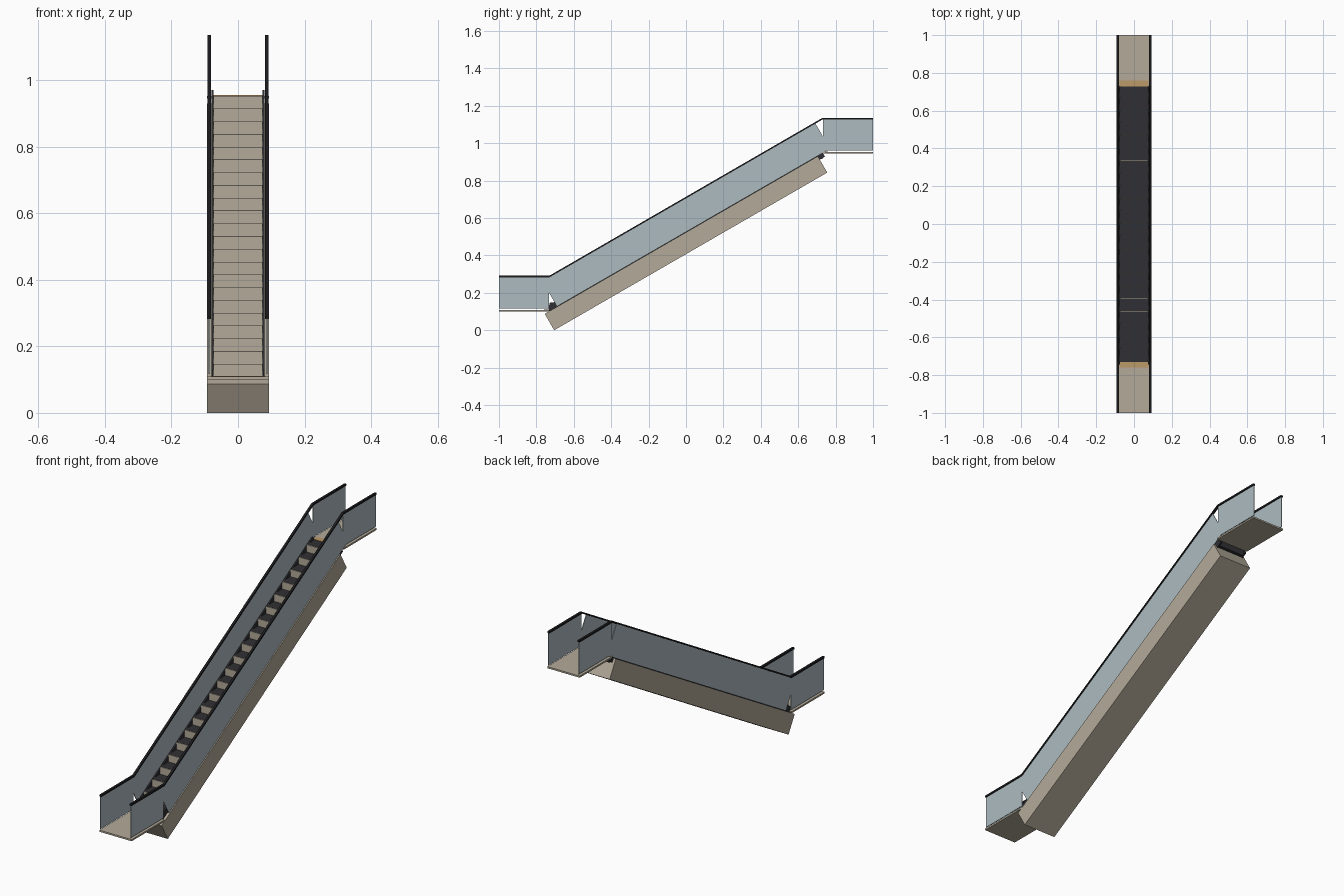
import bpy, bmesh, math

if "Cube" in bpy.data.objects:
    bpy.data.objects.remove(bpy.data.objects["Cube"])

SLOPE = math.radians(30)
RUN = 0.7305            # half the horizontal run of the incline
LOW, HIGH = 0.109, 0.9535   # landing floor heights
MID = (LOW + HIGH) / 2
STEPS = 22


def material(name, rgb):
    m = bpy.data.materials.new(name)
    m.diffuse_color = (*rgb, 1)
    m.use_nodes = True
    m.node_tree.nodes["Principled BSDF"].inputs["Base Color"].default_value = m.diffuse_color
    return m


METAL = material("beige_metal", (0.45, 0.40, 0.32))
DARK = material("dark_metal", (0.03, 0.03, 0.035))
BLACK = material("black_rubber", (0.012, 0.012, 0.014))
GLASS = material("grey_glass", (0.42, 0.50, 0.53))
COMB = material("bronze_comb", (0.50, 0.32, 0.14))


def prism(name, profile, x0, x1, mat):
    """Extrude a (y, z) profile from x0 to x1."""
    bm = bmesh.new()
    face = bm.faces.new([bm.verts.new((x0, y, z)) for y, z in profile])
    ext = bmesh.ops.extrude_face_region(bm, geom=[face])
    moved = [v for v in ext["geom"] if isinstance(v, bmesh.types.BMVert)]
    bmesh.ops.translate(bm, verts=moved, vec=(x1 - x0, 0, 0))
    bmesh.ops.recalc_face_normals(bm, faces=bm.faces)
    mesh = bpy.data.meshes.new(name)
    bm.to_mesh(mesh)
    bm.free()
    mesh.materials.append(mat)
    ob = bpy.data.objects.new(name, mesh)
    bpy.context.collection.objects.link(ob)
    return ob


def block(name, x0, x1, y0, y1, z0, z1, mat):
    return prism(name, [(y0, z0), (y1, z0), (y1, z1), (y0, z1)], x0, x1, mat)


def sloped(name, x0, x1, z_mid, length, height, mat):
    """Box lying along the incline, centred at y = 0."""
    ob = block(name, x0, x1, -length / 2, length / 2, -height / 2, height / 2, mat)
    ob.location.z = z_mid
    ob.rotation_euler.x = SLOPE
    return ob


# Inclined truss body under the steps
sloped("truss", -0.0925, 0.0925, 0.4653, 1.686, 0.1012, METAL)

# Landing floors and comb plates
for label, s, z in (("lower", -1, LOW), ("upper", 1, HIGH)):
    y0, y1 = sorted((s * RUN, s * 1.0))
    block(label + "_landing_floor", -0.0925, 0.0925, y0, y1, z - 0.0085, z, METAL)
    c0, c1 = sorted((s * 0.728, s * 0.759))
    block(label + "_comb_plate", -0.076, 0.076, c0, c1, z - 0.004, z + 0.002, COMB)

# Steps: dark body with a pale riser plate in front
rise, depth = (HIGH - LOW) / STEPS, 2 * RUN / STEPS
for i in range(STEPS):
    y, z = -RUN + i * depth, LOW + (i + 1) * rise
    block(f"step_{i + 1}", -0.074, 0.074, y + 0.003, y + depth, z - rise, z, DARK)
    block(f"step_riser_{i + 1}", -0.074, 0.074, y, y + 0.003, z - rise, z - 0.0005, METAL)

# Balustrades on both sides
for label, s in (("left", -1), ("right", 1)):
    sloped(label + "_skirt", s * 0.073, s * 0.080, MID - 0.003, 1.686, 0.0506, DARK)
    sloped(label + "_sloped_glass", s * 0.0848, s * 0.0882, 0.618, 1.686, 0.160, GLASS)
    block(label + "_lower_glass", s * 0.0848, s * 0.0882, -1, -0.732, LOW + 0.008, LOW + 0.173, GLASS)
    block(label + "_upper_glass", s * 0.0848, s * 0.0882, 0.732, 1, HIGH + 0.008, HIGH + 0.173, GLASS)
    # Handrail follows landing, incline, landing
    path = [(-1, LOW), (-RUN, LOW), (RUN, HIGH), (1, HIGH)]
    profile = [(y, z + 0.1735) for y, z in path] + [(y, z + 0.1825) for y, z in reversed(path)]
    prism(label + "_handrail", profile, s * 0.0806, s * 0.0924, BLACK)
